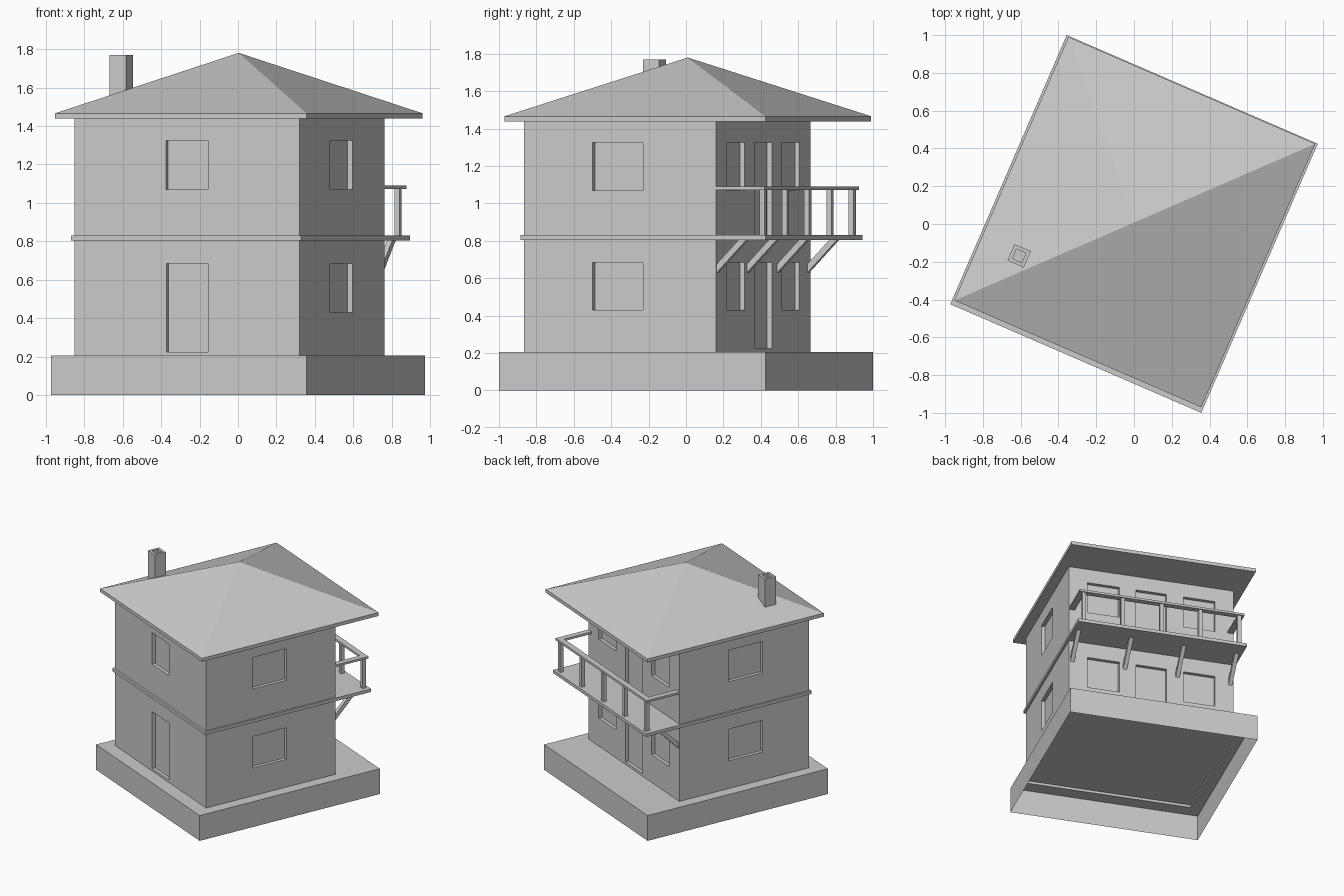
import bpy, bmesh, math
from mathutils import Matrix

if "Cube" in bpy.data.objects:
    bpy.data.objects.remove(bpy.data.objects["Cube"])

# One plain clay colour
GREY = (0.6, 0.6, 0.6, 1)
clay = bpy.data.materials.new("light_grey")
clay.use_nodes = True
clay.diffuse_color = GREY
clay.node_tree.nodes["Principled BSDF"].inputs["Base Color"].default_value = GREY

# The whole house is turned on its plot
TURN = Matrix.Rotation(math.radians(-23.4), 4, "Z")

# House footprint and levels, in the house's own axes
W, FRONT, BACK = 0.637, -0.667, 0.449
GROUND, EAVE = 0.205, 1.44
FLOOR_LOW, FLOOR_TOP = 0.805, 0.83


def finish(name, bm):
    bmesh.ops.recalc_face_normals(bm, faces=bm.faces)
    mesh = bpy.data.meshes.new(name)
    bm.to_mesh(mesh)
    bm.free()
    mesh.materials.append(clay)
    obj = bpy.data.objects.new(name, mesh)
    obj.matrix_world = TURN
    bpy.context.collection.objects.link(obj)
    return obj


def add_box(bm, x0, x1, y0, y1, z0, z1):
    mat = Matrix.Translation(((x0 + x1) / 2, (y0 + y1) / 2, (z0 + z1) / 2))
    mat = mat @ Matrix.Diagonal((x1 - x0, y1 - y0, z1 - z0, 1))
    bmesh.ops.create_cube(bm, size=1, matrix=mat)


def box(name, *size):
    bm = bmesh.new()
    add_box(bm, *size)
    return finish(name, bm)


def loft(name, rings, close_start=True, close_end=True):
    """Join rectangular rings (x0, x1, y0, y1, z) into one skin."""
    bm = bmesh.new()
    loops = [[bm.verts.new(p) for p in ((a, c, z), (b, c, z), (b, d, z), (a, d, z))]
             for a, b, c, d, z in rings]
    for low, high in zip(loops, loops[1:]):
        for i in range(4):
            j = (i + 1) % 4
            bm.faces.new((low[i], low[j], high[j], high[i]))
    if close_start:
        bm.faces.new(loops[0])
    if close_end:
        bm.faces.new(loops[-1])
    return finish(name, bm)


# Plinth: hollow underneath, with a shallow recess below the house
PX, PY = 0.724, 0.776
loft("plinth", [(-W, W, FRONT, BACK, GROUND + 0.02),
                (-W, W, FRONT, BACK, GROUND),
                (-PX, PX, -PY, PY, GROUND),
                (-PX, PX, -PY, PY, 0)], close_end=False)

# Walls with recessed windows and doors
walls = box("walls", -W, W, FRONT, BACK, GROUND + 0.02, EAVE)
DEPTH, OUT = 0.028, 0.1
openings = bmesh.new()


def cut_front_back(x, width, z0, z1, back):
    y0, y1 = (BACK - DEPTH, BACK + OUT) if back else (FRONT - OUT, FRONT + DEPTH)
    add_box(openings, x - width / 2, x + width / 2, y0, y1, z0, z1)


LOW_WINDOW, HIGH_WINDOW = (0.43, 0.685), (1.07, 1.325)
for window in (LOW_WINDOW, HIGH_WINDOW):
    for x in (-0.37, 0.37):
        cut_front_back(x, 0.245, *window, True)
    for side in (-1, 1):
        xs = sorted((side * (W - DEPTH), side * (W + OUT)))
        add_box(openings, *xs, -0.268, 0.026, *window)
cut_front_back(0, 0.24, *HIGH_WINDOW, False)
cut_front_back(0, 0.235, FLOOR_LOW + 0.01, HIGH_WINDOW[1], True)
for back in (False, True):
    cut_front_back(0, 0.235, GROUND - 0.05, LOW_WINDOW[1], back)

cutter = finish("opening_cutter", openings)
cutter.hide_render = True
cutter.hide_set(True)
mod = walls.modifiers.new("openings", "BOOLEAN")
mod.operation = "DIFFERENCE"
mod.solver = "EXACT"
mod.object = cutter

# Floor band that runs out into the balcony
LIP = 0.015
box("floor_band_and_balcony", -W - LIP, W + LIP, FRONT - LIP, 0.745, FLOOR_LOW, FLOOR_TOP)

# Balcony handrail on three sides
RAIL_OUT, RAIL_IN, RAIL_LOW, RAIL_TOP = 0.732, 0.686, 1.073, 1.09
RAIL_W = RAIL_OUT - RAIL_IN
box("handrail_long", -W, W, RAIL_IN, RAIL_OUT, RAIL_LOW, RAIL_TOP)
for name, side in (("left", 1), ("right", -1)):
    xs = sorted((side * W, side * (W - RAIL_W)))
    box("handrail_" + name, *xs, BACK, RAIL_IN, RAIL_LOW, RAIL_TOP)

# Balcony posts
POST = 0.0145
for i in range(5):
    x = 0.6 * (i - 2) / 2
    box(f"balcony_post_{i + 1}", x - POST, x + POST, 0.709 - POST, 0.709 + POST,
        FLOOR_TOP, RAIL_LOW)

# Slanted braces under the balcony
brace_profile = [(BACK, 0.63), (0.622, FLOOR_LOW), (0.576, FLOOR_LOW), (BACK, 0.676)]
for i in range(4):
    x = 0.407 * (i - 1.5)
    bm = bmesh.new()
    face = bm.faces.new([bm.verts.new((x - 0.015, y, z)) for y, z in brace_profile])
    side = bmesh.ops.extrude_face_region(bm, geom=[face])["geom"]
    moved = [v for v in side if isinstance(v, bmesh.types.BMVert)]
    bmesh.ops.translate(bm, verts=moved, vec=(0.03, 0, 0))
    finish(f"balcony_brace_{i + 1}", bm)

# Hipped roof with a thin eave edge and a single peak
RX, RY0, RY1, RY = 0.712, -0.749, 0.771, 0.01
bm = bmesh.new()
add_box(bm, -RX, RX, RY0, RY1, EAVE - 0.002, 1.466)
top = max(bm.faces, key=lambda f: f.calc_center_median().z)
poke = bmesh.ops.poke(bm, faces=[top])
poke["verts"][0].co = (0, RY, 1.78)
finish("roof", bm)

# Chimney with an open flue
CX, CY = -0.491, -0.396


def square(half, z):
    return (CX - half, CX + half, CY - half, CY + half, z)


loft("chimney", [square(0.047, 1.5), square(0.047, 1.77),
                 square(0.027, 1.77), square(0.027, 1.64)])
